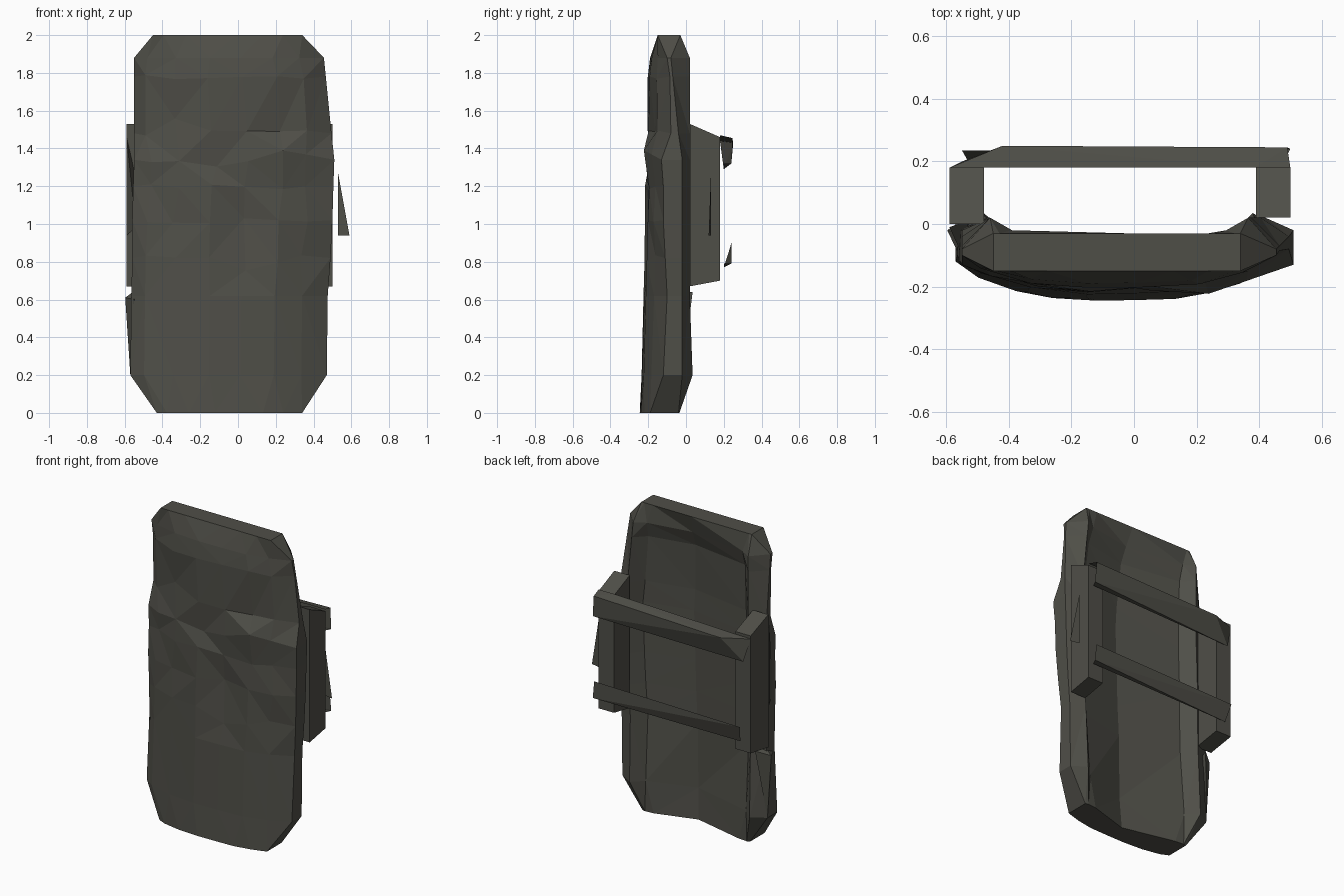
import bpy, random
random.seed(11)

iron = bpy.data.materials.new("dark iron")
iron.diffuse_color = (0.078, 0.077, 0.064, 1)


def make(name, verts, faces):
    mesh = bpy.data.meshes.new(name)
    mesh.from_pydata(verts, [], faces)
    mesh.materials.append(iron)
    obj = bpy.data.objects.new(name, mesh)
    bpy.context.collection.objects.link(obj)
    return obj


def loft(name, rings):
    """Skin a stack of equal rings and cap both ends."""
    n = len(rings[0])
    verts = [p for ring in rings for p in ring]
    faces = [tuple(range(n))[::-1], tuple(range(len(verts) - n, len(verts)))]
    for i in range(len(rings) - 1):
        for j in range(n):
            a, b = i * n + j, i * n + (j + 1) % n
            faces.append((a, b, b + n, a + n))
    obj = make(name, verts, faces)
    bpy.context.view_layer.objects.active = obj
    obj.select_set(True)
    bpy.ops.object.mode_set(mode='EDIT')
    bpy.ops.mesh.select_all(action='SELECT')
    bpy.ops.mesh.normals_make_consistent(inside=False)
    bpy.ops.object.mode_set(mode='OBJECT')
    obj.select_set(False)
    return obj


# Shield body: z, left x, right x, edge front y, middle front y, edge back y,
# rim y, panel side y, panel middle y
rows = [
    (0.00, -0.43, 0.34, -0.19, -0.245, -0.04, -0.035, -0.04, -0.12),
    (0.20, -0.57, 0.47, -0.12, -0.235, -0.02, 0.035, -0.03, -0.13),
    (0.62, -0.565, 0.475, -0.10, -0.225, -0.02, 0.02, -0.06, -0.13),
    (0.82, -0.56, 0.49, -0.11, -0.22, -0.02, 0.02, -0.06, -0.13),
    (1.02, -0.56, 0.50, -0.12, -0.215, -0.02, 0.02, -0.06, -0.13),
    (1.20, -0.555, 0.505, -0.12, -0.21, -0.02, 0.02, -0.06, -0.13),
    (1.34, -0.55, 0.51, -0.13, -0.21, -0.02, 0.02, -0.06, -0.13),
    (1.48, -0.55, 0.495, -0.08, -0.20, -0.04, 0.02, -0.06, -0.13),
    (1.78, -0.55, 0.465, -0.085, -0.205, -0.07, 0.02, -0.05, -0.11),
    (1.88, -0.55, 0.455, -0.10, -0.19, -0.08, 0.02, -0.02, -0.07),
    (2.00, -0.45, 0.34, -0.15, -0.15, -0.03, -0.03, -0.03, -0.03),
]
# Front columns: position across, share of the bulge
columns = [(0.07, 0.45), (0.22, 0.85), (0.40, 1.0), (0.56, 0.97), (0.73, 0.9), (0.87, 0.55)]
# Hand-placed dents: (row, column) -> dx, dy, dz
dents = {(7, 4): (0.02, 0.025, 0), (6, 4): (0.03, -0.015, 0.04), (6, 5): (0, -0.01, 0.03),
         (4, 3): (0, 0.03, 0), (3, 4): (0.02, -0.005, -0.03), (3, 3): (0.0, 0.02, -0.06),
         (6, 2): (0.03, 0.025, -0.05), (7, 1): (-0.02, 0.02, 0.08), (4, 1): (0, 0.015, 0)}
rings = []
for i, (z, xl, xr, ef, mf, eb, rim, rec, mid) in enumerate(rows):
    worn = 3 <= i <= 8
    w = xr - xl
    ring = [(xl, eb, z), (xl, ef, z)]
    for j, (t, k) in enumerate(columns):
        dx, dy, dz = dents.get((i, j), (0, 0, 0))
        if worn:
            dx += random.uniform(-0.02, 0.02)
            dy += random.uniform(-0.007, 0.009)
            dz += random.uniform(-0.015, 0.015)
        ring.append((xl + w * t + dx, ef + (mf - ef) * k + dy, z + dz))
    ring += [(xr, ef, z), (xr, eb, z)]
    ins = (0.02, 0.08) if z in (0, 2) else (0.09, 0.16)
    ring += [(xr - ins[0], rim, z), (xr - ins[1], rec, z),
             (xl + w * 0.55, mid, z),
             (xl + ins[1], rec, z), (xl + ins[0], rim, z)]
    rings.append(ring)
shield = loft("shield_body", rings)
shield.modifiers.new("facets", 'TRIANGULATE')

# Upright rails behind the shield, with sloping ends
for name, x0, x1, y0 in (("left_rail", -0.59, -0.48, 0.0), ("right_rail", 0.39, 0.50, 0.02)):
    side = [(y0, 0.67), (0.18, 0.70), (0.18, 1.46), (y0, 1.53)]
    loft(name, [[(x, y, z) for y, z in side] for x in (x0, x1)])

# Twisted straps: bent sheets across the rails, with a folded left end
make("upper_strap",
     [(0.39, 0.18, 1.47), (0.50, 0.18, 1.47), (0.49, 0.245, 1.455), (0.50, 0.24, 1.32),
      (-0.42, 0.25, 1.43), (-0.55, 0.20, 1.29), (-0.59, 0.18, 1.44), (0.48, 0.20, 1.32)],
     [(0, 1, 2), (0, 2, 4), (2, 3, 4), (3, 5, 4), (4, 5, 6), (0, 4, 6), (3, 7, 5)])
make("lower_strap",
     [(0.49, 0.24, 0.90), (0.50, 0.24, 0.79), (-0.55, 0.235, 0.88), (-0.53, 0.20, 0.77), (0.48, 0.20, 0.79)],
     [(0, 1, 2), (1, 3, 2), (1, 4, 3)])

# Loose splinter beside the right rail
make("right_splinter", [(0.53, 0.132, 0.94), (0.59, 0.12, 0.94), (0.53, 0.132, 1.27)], [(0, 1, 2)])

# Bent chips on the left edge
make("left_edge_chip", [(-0.597, -0.02, 0.61), (-0.55, -0.03, 0.645), (-0.52, 0.035, 0.64),
                        (-0.57, -0.02, 0.20), (-0.55, -0.12, 0.60)],
     [(0, 1, 2), (0, 2, 3), (0, 4, 1), (0, 3, 4), (1, 4, 2), (2, 4, 3)])
make("left_middle_chip", [(-0.59, -0.01, 1.46), (-0.59, -0.01, 0.94), (-0.54, -0.12, 0.98), (-0.53, 0.01, 1.2)],
     [(0, 1, 2), (0, 2, 3), (0, 3, 1), (1, 3, 2)])
